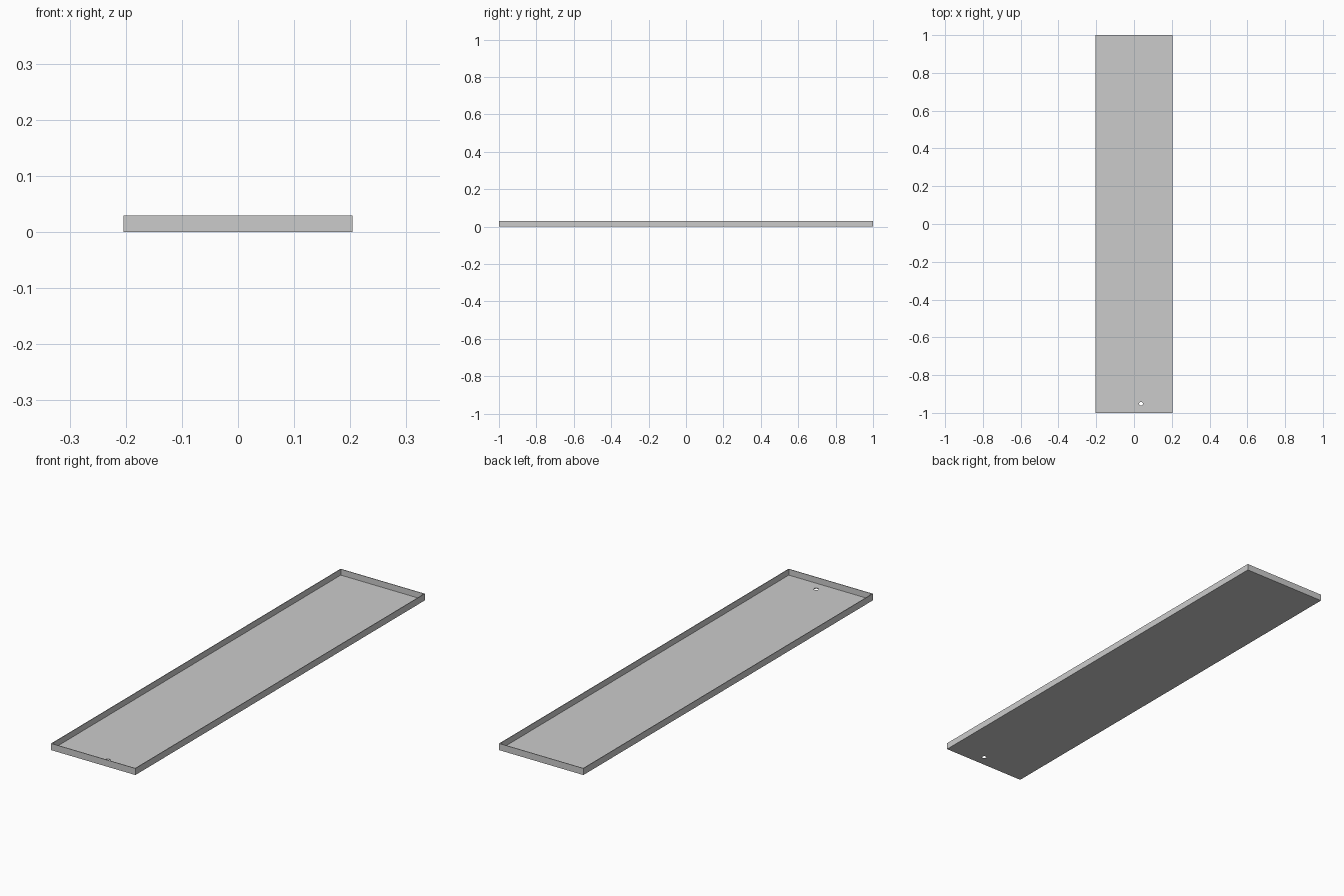
import bpy

if "Cube" in bpy.data.objects:
    bpy.data.objects.remove(bpy.data.objects["Cube"])

W, L, H, T = 0.408, 2.0, 0.029, 0.003   # overall size and sheet thickness


def box(name, x0, x1, y0, y1, z0, z1):
    bpy.ops.mesh.primitive_cube_add(size=1, location=((x0 + x1) / 2, (y0 + y1) / 2, (z0 + z1) / 2))
    ob = bpy.context.object
    ob.name = name
    ob.scale = (x1 - x0, y1 - y0, z1 - z0)
    bpy.ops.object.transform_apply(location=False, rotation=False, scale=True)
    return ob


# Tray floor
floor = box("tray_floor", -W / 2 + T, W / 2 - T, -L / 2 + T, L / 2 - T, 0, T)

# Drain hole near the front end
bpy.ops.mesh.primitive_cylinder_add(vertices=16, radius=0.01, depth=0.05, location=(0.037, -0.952, 0))
cutter = bpy.context.object
cutter.name = "drain_cutter"
cutter.hide_render = True
cutter.hide_set(True)
mod = floor.modifiers.new("drain", 'BOOLEAN')
mod.object = cutter
mod.operation = 'DIFFERENCE'
mod.solver = 'EXACT'

# Upturned side and end walls
for s, side, end in ((-1, "left", "front"), (1, "right", "back")):
    xs = sorted((s * W / 2, s * (W / 2 - T)))
    box(side + "_wall", *xs, -L / 2, L / 2, 0, H)
    ys = sorted((s * L / 2, s * (L / 2 - T)))
    box(end + "_wall", -W / 2 + T, W / 2 - T, *ys, 0, H)
